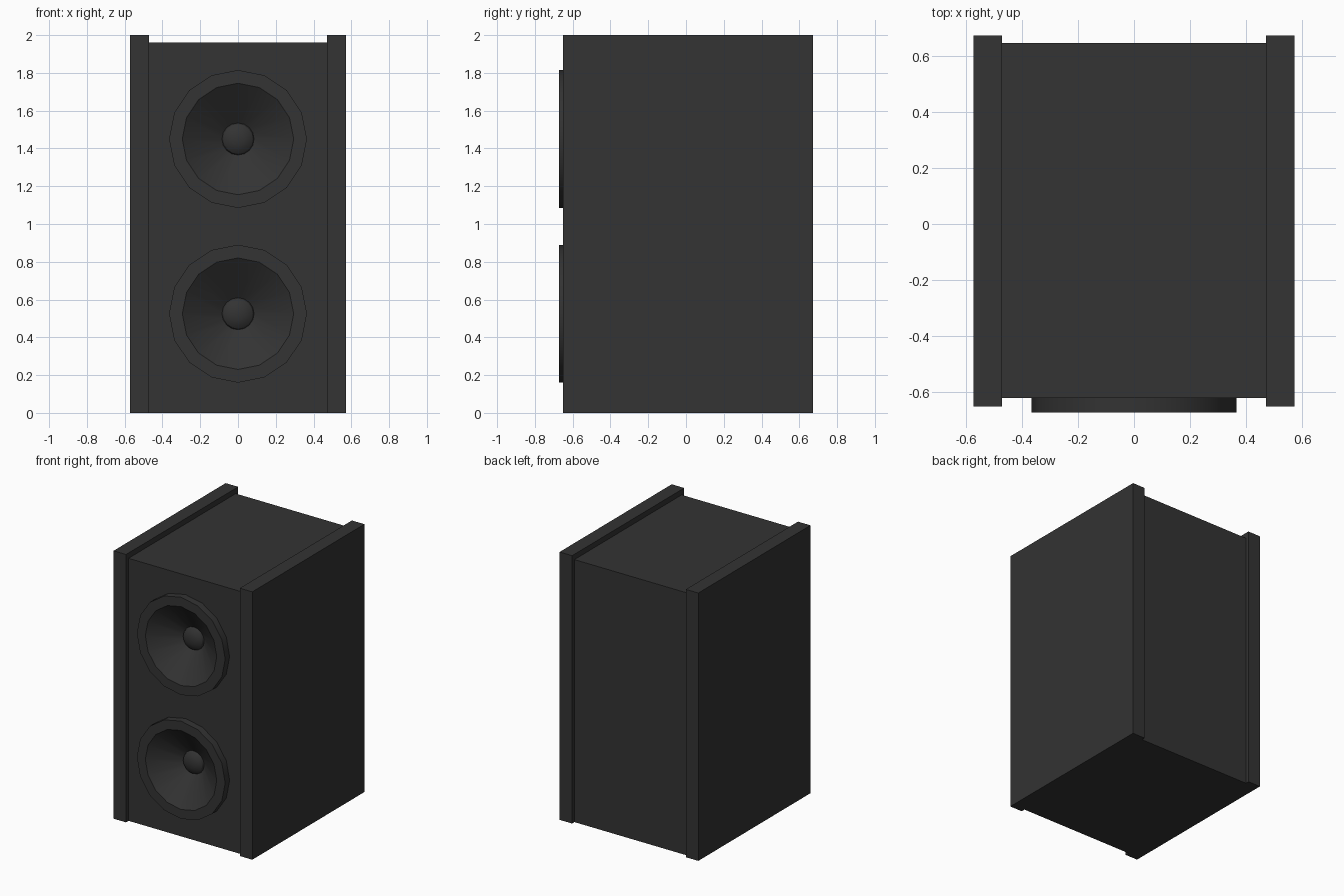
import bpy, bmesh, math

if "Cube" in bpy.data.objects:
    bpy.data.objects.remove(bpy.data.objects["Cube"])

black = bpy.data.materials.new("matte black")
black.diffuse_color = (0.033, 0.033, 0.033, 1)
black.use_nodes = True
black.node_tree.nodes["Principled BSDF"].inputs["Base Color"].default_value = black.diffuse_color


def add(name, bm):
    bmesh.ops.recalc_face_normals(bm, faces=bm.faces)
    me = bpy.data.meshes.new(name)
    bm.to_mesh(me)
    bm.free()
    me.materials.append(black)
    ob = bpy.data.objects.new(name, me)
    bpy.context.collection.objects.link(ob)
    return ob


def box(name, x, y, z):
    bm = bmesh.new()
    bmesh.ops.create_cube(bm, size=1)
    for v in bm.verts:
        v.co = [r[0] if c < 0 else r[1] for c, r in zip(v.co, (x, y, z))]
    return add(name, bm)


def lathe(name, profile, z, sides=16):
    """Revolve (radius, y) points around a y-parallel axis at height z."""
    bm = bmesh.new()
    rings = []
    for r, y in profile:
        if r == 0:
            rings.append([bm.verts.new((0, y, z))] * sides)
        else:
            angles = [2 * math.pi * i / sides for i in range(sides)]
            rings.append([bm.verts.new((r * math.cos(a), y, z + r * math.sin(a)))
                          for a in angles])
    for a, b in zip(rings, rings[1:]):
        for i in range(sides):
            j = (i + 1) % sides
            quad = list(dict.fromkeys((a[i], a[j], b[j], b[i])))
            bm.faces.new(quad)
    return add(name, bm)


# cabinet body and the two thicker side panels
body = box("cabinet_body", (-0.47, 0.47), (-0.62, 0.645), (0, 1.96))
box("left_panel", (-0.573, -0.47), (-0.65, 0.673), (0, 2))
box("right_panel", (0.47, 0.573), (-0.65, 0.673), (0, 2))

# speaker profile: closed back, rim, cone, dust cap dome
speaker = [(0, -0.49), (0.335, -0.60), (0.335, -0.62), (0.365, -0.62),
           (0.365, -0.672), (0.295, -0.672), (0.085, -0.52)]
speaker += [(0.085 * math.cos(t), -0.52 - 0.04 * math.sin(t))
            for t in (math.pi / 8, math.pi / 4, 3 * math.pi / 8)] + [(0, -0.56)]

for label, z in (("upper", 1.45), ("lower", 0.525)):
    # opening in the front of the body
    cutter = lathe(label + "_cutter",
                   [(0, -0.8), (0.34, -0.8), (0.34, -0.45), (0, -0.45)], z)
    cutter.hide_render = True
    cutter.hide_set(True)
    cut = body.modifiers.new(label + "_opening", 'BOOLEAN')
    cut.operation = 'DIFFERENCE'
    cut.solver = 'EXACT'
    cut.object = cutter
    # driver
    ob = lathe(label + "_speaker", speaker, z)
    bpy.ops.object.select_all(action='DESELECT')
    ob.select_set(True)
    bpy.context.view_layer.objects.active = ob
    bpy.ops.object.shade_smooth_by_angle(angle=math.radians(30))
